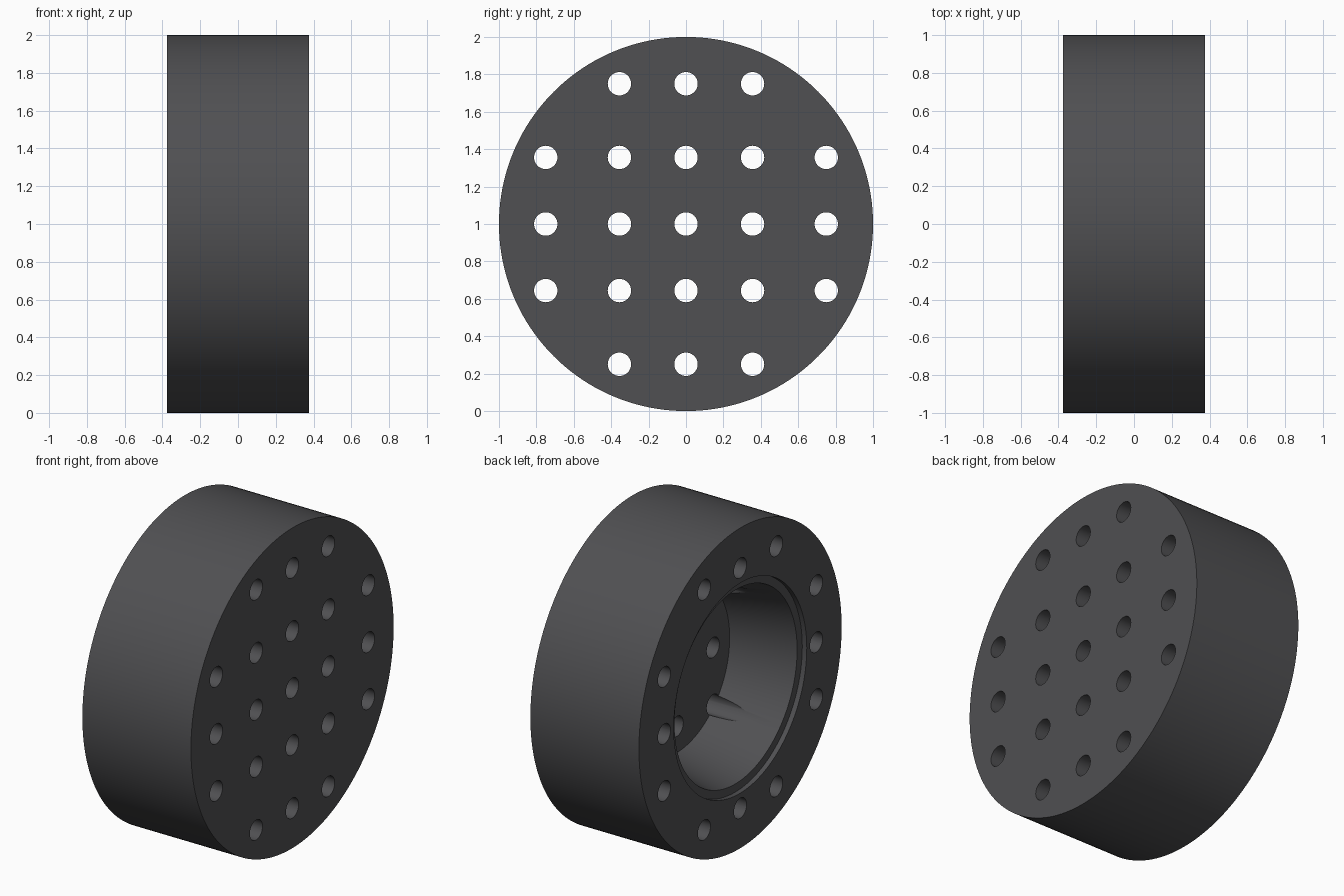
import bpy, bmesh, math
from mathutils import Matrix

if "Cube" in bpy.data.objects:
    bpy.data.objects.remove(bpy.data.objects["Cube"])

SIDES = 160
CENTRE_Z = 1.0


def make_object(name, bm):
    bmesh.ops.recalc_face_normals(bm, faces=bm.faces)
    mesh = bpy.data.meshes.new(name)
    bm.to_mesh(mesh)
    bm.free()
    obj = bpy.data.objects.new(name, mesh)
    bpy.context.collection.objects.link(obj)
    return obj


# Drum body: closed profile (x, radius) turned around the x axis
profile = [
    (0.375, 1.0), (-0.375, 1.0),          # outer wall
    (-0.375, 0.656), (-0.344, 0.656),     # shallow lip recess
    (-0.344, 0.605), (0.0625, 0.52),      # tapered bore down to the floor
]
bm = bmesh.new()
rings = []
for x, r in profile:
    rings.append([bm.verts.new((x, r * math.cos(a), CENTRE_Z + r * math.sin(a)))
                  for a in (2 * math.pi * i / SIDES for i in range(SIDES))])
for a, b in zip(rings, rings[1:]):
    for i in range(SIDES):
        j = (i + 1) % SIDES
        bm.faces.new((a[i], a[j], b[j], b[i]))
bm.faces.new(rings[0])
bm.faces.new(rings[-1])
body = make_object("perforated_drum", bm)

# Hole cutters: 5 x 5 grid without the corners
bm = bmesh.new()
steps = (-0.75, -0.356, 0.0, 0.356, 0.75)
for y in steps:
    for z in steps:
        if abs(y) > 0.7 and abs(z) > 0.7:
            continue
        place = Matrix.Translation((0, y, CENTRE_Z + z)) @ Matrix.Rotation(math.pi / 2, 4, 'Y')
        bmesh.ops.create_cone(bm, cap_ends=True, segments=48, radius1=0.0625,
                              radius2=0.0625, depth=1.2, matrix=place)
cutter = make_object("hole_cutter", bm)
cutter.hide_render = True

# Drill the holes
cut = body.modifiers.new("holes", 'BOOLEAN')
cut.operation = 'DIFFERENCE'
cut.solver = 'EXACT'
cut.object = cutter
bpy.context.view_layer.objects.active = body
body.select_set(True)
bpy.ops.object.modifier_apply(modifier=cut.name)
bpy.data.objects.remove(cutter, do_unlink=True)

# Dark grey finish with smooth curved walls
mat = bpy.data.materials.new("dark_grey")
mat.diffuse_color = (0.08, 0.08, 0.085, 1)
mat.use_nodes = True
mat.node_tree.nodes["Principled BSDF"].inputs["Base Color"].default_value = mat.diffuse_color
body.data.materials.clear()
body.data.materials.append(mat)
bpy.ops.object.shade_smooth_by_angle(angle=math.radians(30))
